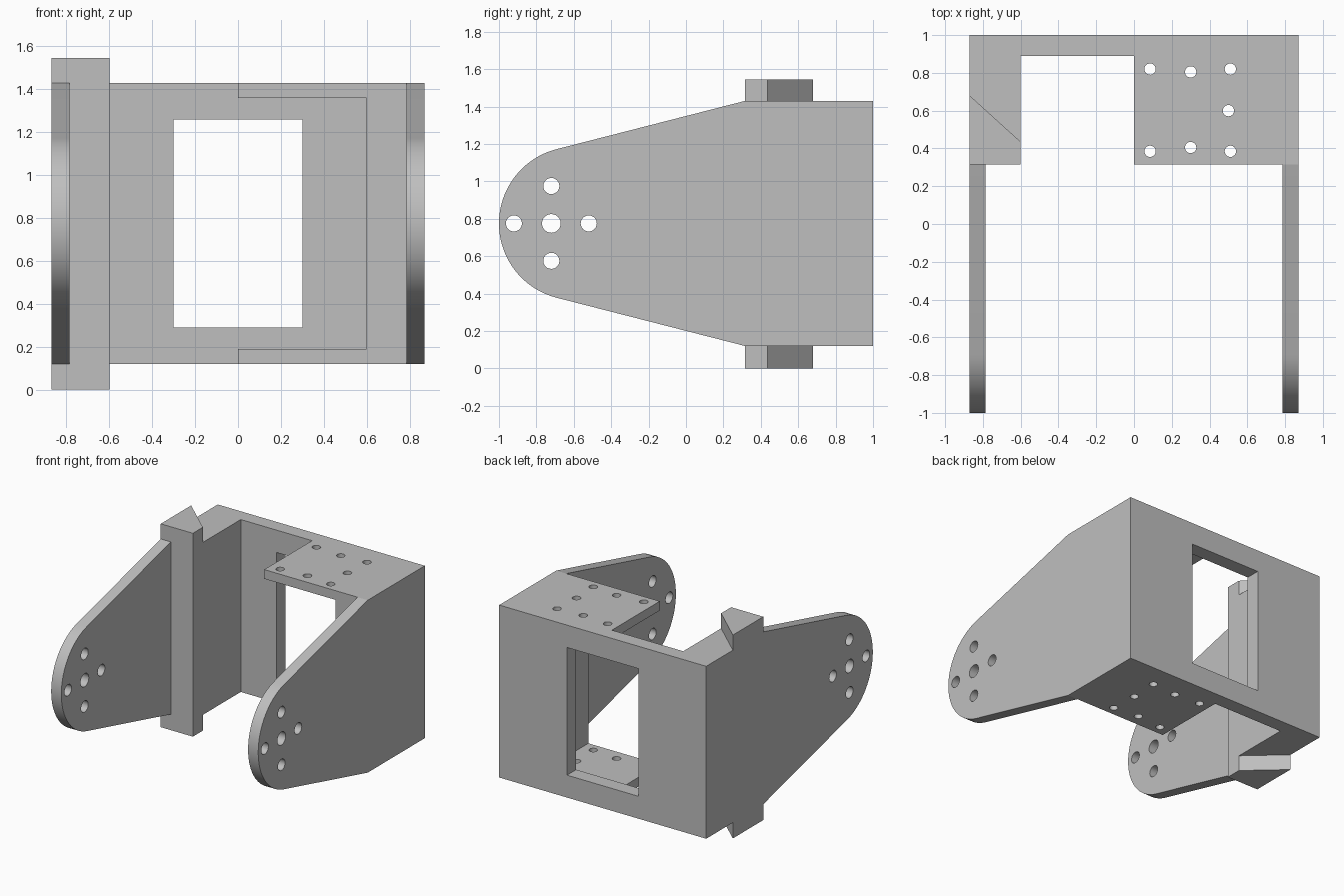
import bpy
import bmesh
import math

if "Cube" in bpy.data.objects:
    bpy.data.objects.remove(bpy.data.objects["Cube"])

grey = bpy.data.materials.new("plain grey")
grey.diffuse_color = (0.52, 0.52, 0.52, 1)
grey.use_nodes = True
grey.node_tree.nodes["Principled BSDF"].inputs["Base Color"].default_value = grey.diffuse_color


def prism(name, axis, outline, lo, hi):
    """Extrude a 2D outline along one axis (0=x, 1=y, 2=z) from lo to hi."""
    def place(p, t):
        co = list(p)
        co.insert(axis, t)
        return co
    bm = bmesh.new()
    a = [bm.verts.new(place(p, lo)) for p in outline]
    b = [bm.verts.new(place(p, hi)) for p in outline]
    bm.faces.new(a)
    bm.faces.new(b[::-1])
    n = len(outline)
    for i in range(n):
        j = (i + 1) % n
        bm.faces.new((a[i], b[i], b[j], a[j]))
    bmesh.ops.recalc_face_normals(bm, faces=bm.faces)
    mesh = bpy.data.meshes.new(name)
    bm.to_mesh(mesh)
    bm.free()
    mesh.materials.append(grey)
    obj = bpy.data.objects.new(name, mesh)
    bpy.context.collection.objects.link(obj)
    return obj


def rect(u0, u1, v0, v1):
    return [(u0, v0), (u1, v0), (u1, v1), (u0, v1)]


def circle(u, v, r, n=24):
    return [(u + r * math.cos(2 * math.pi * i / n),
             v + r * math.sin(2 * math.pi * i / n)) for i in range(n)]


def activate(obj):
    bpy.ops.object.select_all(action='DESELECT')
    obj.select_set(True)
    bpy.context.view_layer.objects.active = obj


def cut(obj, cutter):
    cutter.hide_render = True
    mod = obj.modifiers.new("cut", 'BOOLEAN')
    mod.operation = 'DIFFERENCE'
    mod.solver = 'EXACT'
    mod.object = cutter
    activate(obj)
    bpy.ops.object.modifier_apply(modifier=mod.name)
    bpy.data.objects.remove(cutter)


def smooth(obj):
    activate(obj)
    bpy.ops.object.shade_smooth_by_angle(angle=math.radians(30))


W, BACK, FRONT = 0.87, 1.0, 0.315      # half width, rear and front of body
BOTTOM, TOP, MID = 0.12, 1.43, 0.775

# Body: back wall, two side blocks, top and bottom flange on the right half
body = prism("body", 2, rect(-W, W, FRONT, BACK), BOTTOM, TOP)
hollow = [(-0.6, -0.1), (0, -0.1), (0, 0.19), (0.6, 0.19),
          (0.6, 1.36), (0, 1.36), (0, 1.7), (-0.6, 1.7)]
cut(body, prism("hollow_cutter", 1, hollow, 0.1, 0.89))

# Window in the back wall
cut(body, prism("window_cutter", 1, rect(-0.3, 0.3, 0.29, 1.26), 0.8, 1.1))

# Screw holes through both flanges
for x, y in [(0.085, 0.82), (0.3, 0.805), (0.51, 0.82), (0.5, 0.6),
             (0.085, 0.385), (0.3, 0.405), (0.51, 0.385)]:
    cut(body, prism("hole_cutter", 2, circle(x, y, 0.03), -0.1, 1.7))
smooth(body)

# Arms: tapered plates with a rounded end and five holes
R, CY = 0.41, -0.59
tilt = math.atan(0.255)
start, end = math.pi / 2 + tilt, 1.5 * math.pi - tilt
steps = 40
arm_outline = [(FRONT, BOTTOM), (FRONT, TOP)]
for i in range(steps + 1):
    ang = start + (end - start) * i / steps
    arm_outline.append((CY + R * math.cos(ang), MID + R * math.sin(ang)))

for side, x0, x1 in (("left", -W, -0.785), ("right", 0.785, W)):
    arm = prism(side + "_arm", 0, arm_outline, x0, x1)
    for dy, dz, r in [(0, 0, 0.05), (0.2, 0, 0.043), (-0.2, 0, 0.043),
                      (0, 0.2, 0.043), (0, -0.2, 0.043)]:
        cut(arm, prism("hole_cutter", 0, circle(-0.72 + dy, MID + dz, r),
                       x0 - 0.1, x1 + 0.1))
    smooth(arm)

# Slanted tabs above and below the left block
tab = [(-W, FRONT), (-0.6, FRONT), (-0.6, 0.435), (-W, 0.68)]
prism("top_tab", 2, tab, TOP, 1.545)
prism("bottom_tab", 2, tab, 0, BOTTOM)
